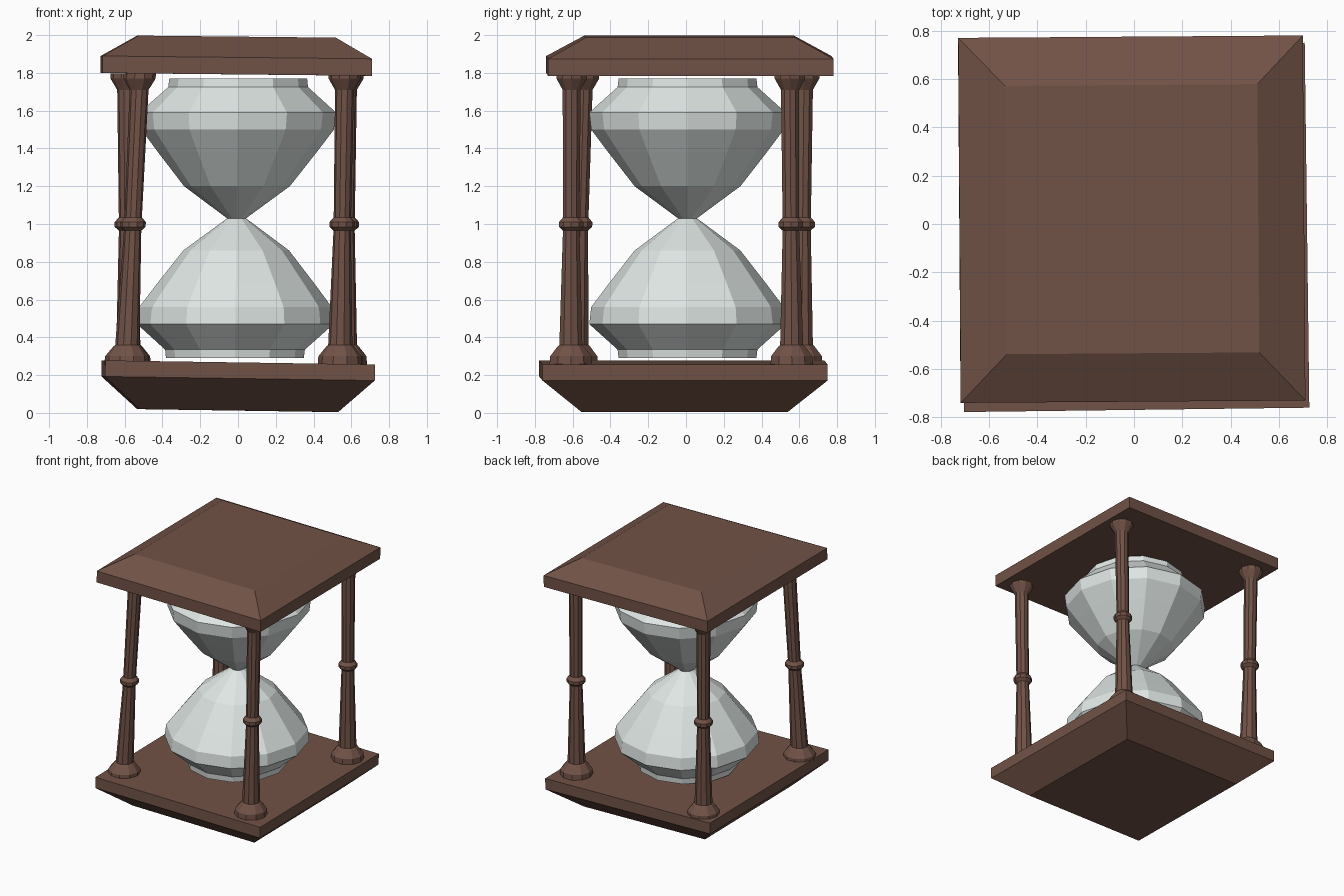
import bpy, bmesh, math
from mathutils import Vector, Matrix

if "Cube" in bpy.data.objects:
    bpy.data.objects.remove(bpy.data.objects["Cube"])


def material(name, color):
    m = bpy.data.materials.new(name)
    m.diffuse_color = color
    m.use_nodes = True
    m.node_tree.nodes["Principled BSDF"].inputs["Base Color"].default_value = m.diffuse_color
    return m


wood = material("wood", (0.165, 0.085, 0.062, 1))
glass = material("pale_glass", (0.73, 0.79, 0.77, 1))


def loft(name, rings, mat):
    """Skin a stack of equal-sized point rings and cap both ends."""
    bm = bmesh.new()
    loops = [[bm.verts.new(p) for p in ring] for ring in rings]
    n = len(loops[0])
    for a, b in zip(loops, loops[1:]):
        for i in range(n):
            j = (i + 1) % n
            bm.faces.new((a[i], a[j], b[j], b[i]))
    bm.faces.new(loops[0])
    bm.faces.new(loops[-1])
    bmesh.ops.recalc_face_normals(bm, faces=bm.faces[:])
    me = bpy.data.meshes.new(name)
    bm.to_mesh(me)
    bm.free()
    me.materials.append(mat)
    ob = bpy.data.objects.new(name, me)
    bpy.context.collection.objects.link(ob)
    return ob


def turned(name, profile, sides, axis, mat):
    """Lathe (radius, z) points around a possibly leaning axis."""
    rings = []
    for r, z in profile:
        c = axis(z)
        rings.append([(c[0] + r * math.cos(2 * math.pi * i / sides),
                       c[1] + r * math.sin(2 * math.pi * i / sides), z)
                      for i in range(sides)])
    return loft(name, rings, mat)


def slab(name, center, levels, tilt, yaw):
    """Rectangular board with one chamfered side, slightly crooked."""
    rings = [[(sx * hx, sy * hy, z) for sx, sy in
              ((-1, -1), (1, -1), (1, 1), (-1, 1))] for hx, hy, z in levels]
    ob = loft(name, rings, wood)
    ob.data.transform(Matrix.Translation(Vector(center))
                      @ Matrix.Rotation(yaw, 4, 'Z') @ Matrix.Rotation(tilt, 4, 'Y'))


# Crooked base and lid boards
slab("base_board", (0.002, -0.014, 0.267),
     [(0.525, 0.545, -0.255), (0.714, 0.755, -0.085), (0.714, 0.755, 0)], 0.015, 0.0126)
slab("lid_board", (-0.01, 0.02, 1.792),
     [(0.713, 0.755, 0), (0.713, 0.755, 0.09), (0.522, 0.555, 0.2)], 0.0105, 0.007)

# Four leaning turned posts: bottom and top axis positions
post_profile = [(0.118, 0.255), (0.115, 0.30), (0.075, 0.35), (0.064, 0.36),
                (0.046, 0.965), (0.068, 0.985), (0.068, 1.01), (0.046, 1.035),
                (0.05, 1.71), (0.085, 1.77), (0.085, 1.797)]
posts = {"front_left_post": ((-0.59, -0.58), (-0.52, -0.54)),
         "front_right_post": ((0.54, -0.61), (0.565, -0.605)),
         "back_left_post": ((-0.58, 0.61), (-0.59, 0.625)),
         "back_right_post": ((0.565, 0.56), (0.58, 0.55))}
for name, (low, high) in posts.items():
    lo, hi = Vector(low), Vector(high)
    turned(name, post_profile, 10,
           lambda z, lo=lo, hi=hi: lo.lerp(hi, (z - 0.27) / 1.52), wood)

# Double glass bulb, mirrored about the neck
half = [(0.05, 1.03), (0.28, 1.20), (0.42, 1.38), (0.51, 1.50),
        (0.52, 1.59), (0.37, 1.725), (0.365, 1.77)]
bulb = [(r, 2.06 - z) for r, z in half[:0:-1]] + half
turned("glass_bulb", bulb, 12, lambda z: (-0.02 + 0.012 * z, 0.008), glass)
